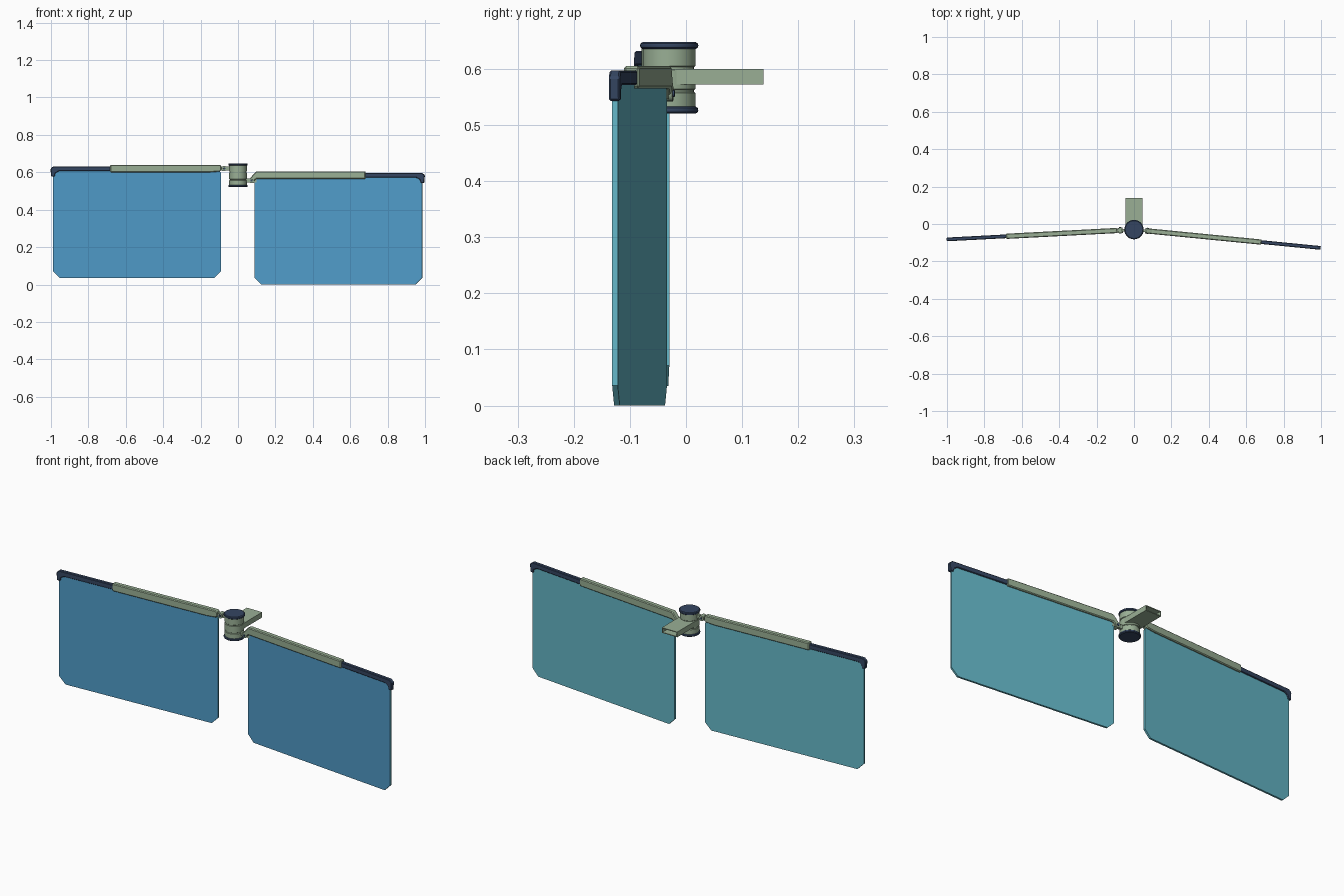
import bpy, bmesh, math

if "Cube" in bpy.data.objects:
    bpy.data.objects.remove(bpy.data.objects["Cube"])

HUB_Y = -0.03


def mat(name, rgb):
    m = bpy.data.materials.new(name)
    m.diffuse_color = (*rgb, 1)
    m.use_nodes = True
    m.node_tree.nodes["Principled BSDF"].inputs["Base Color"].default_value = m.diffuse_color
    return m


GREEN = mat("sage_green", (0.32, 0.43, 0.30))
NAVY = mat("navy", (0.035, 0.06, 0.12))
TEAL = mat("teal", (0.13, 0.48, 0.58))
BLUE = mat("blue", (0.08, 0.33, 0.58))


def finish(name, bm, *mats, bevel=0, smooth=False):
    bmesh.ops.recalc_face_normals(bm, faces=bm.faces)
    me = bpy.data.meshes.new(name)
    bm.to_mesh(me)
    bm.free()
    ob = bpy.data.objects.new(name, me)
    bpy.context.collection.objects.link(ob)
    for m in mats:
        me.materials.append(m)
    if bevel:
        b = ob.modifiers.new("bevel", 'BEVEL')
        b.width, b.segments, b.limit_method = bevel, 1, 'ANGLE'
    if smooth:
        bpy.context.view_layer.objects.active = ob
        ob.select_set(True)
        bpy.ops.object.shade_smooth_by_angle(angle=math.radians(35))
        ob.select_set(False)
    return ob


def slab(name, pts, v0, v1, wing, *mats, bevel=0, smooth=False):
    """Outline (along arm, height) given thickness, swung about the hub axis."""
    side, ang, dz = wing
    c, s = math.cos(ang), math.sin(ang)
    bm = bmesh.new()
    rows = [[bm.verts.new((side * (u * c + v * s), HUB_Y - u * s + v * c, z + dz))
             for u, z in pts] for v in (v0, v1)]
    front = bm.faces.new(rows[0])
    bm.faces.new(rows[1])
    for i in range(len(pts)):
        j = (i + 1) % len(pts)
        bm.faces.new((rows[0][i], rows[0][j], rows[1][j], rows[1][i]))
    if len(mats) > 1:
        front.material_index = 1
    return finish(name, bm, *mats, bevel=bevel, smooth=smooth)


def lathe(name, profile, m, n=32):
    bm = bmesh.new()
    rings = [[bm.verts.new((r * math.cos(2 * math.pi * i / n),
                            HUB_Y + r * math.sin(2 * math.pi * i / n), z))
              for i in range(n)] for r, z in profile]
    for a, b in zip(rings, rings[1:]):
        for i in range(n):
            bm.faces.new((a[i], a[(i + 1) % n], b[(i + 1) % n], b[i]))
    bm.faces.new(rings[0])
    bm.faces.new(rings[-1])
    return finish(name, bm, m, smooth=True)


def disc(u, z, r, n=16):
    return [(u + r * math.cos(2 * math.pi * i / n), z + r * math.sin(2 * math.pi * i / n))
            for i in range(n)]


# Central hub with grooves and rounded end caps
lathe("hub_body", [(0.047, 0.53), (0.047, 0.557), (0.044, 0.559), (0.044, 0.562), (0.047, 0.564),
                   (0.047, 0.598), (0.044, 0.600), (0.044, 0.603), (0.047, 0.605), (0.047, 0.638)], GREEN)
for name, z in (("hub_top_cap", 0.635), ("hub_bottom_cap", 0.52)):
    lathe(name, [(0.047, z), (0.051, z + 0.003), (0.052, z + 0.0065),
                 (0.051, z + 0.010), (0.047, z + 0.013)], NAVY)

# Hollow rectangular mounting bracket pointing backwards
bm = bmesh.new()
loops = []
for y in (HUB_Y, 0.138):
    for t in (0, 0.004):
        x, z0, z1 = 0.045 - t, 0.572 + t, 0.600 - t
        loops.append([bm.verts.new(p) for p in ((-x, y, z0), (x, y, z0), (x, y, z1), (-x, y, z1))])
for a, b in ((0, 2), (1, 3), (0, 1), (2, 3)):
    for i in range(4):
        j = (i + 1) % 4
        bm.faces.new((loops[a][i], loops[a][j], loops[b][j], loops[b][i]))
finish("mount_bracket", bm, GREEN)

# Two wings: side, swing angle, height offset
WINGS = {"left": ((-1, math.radians(3.0), 0.035), 0.585),
         "right": ((1, math.radians(5.6), 0.0), 0.556)}
for key, (wing, jz) in WINGS.items():
    # Clear panel with cut corners, blue at the front
    slab(key + "_panel", [(0.090, 0.036), (0.126, 0), (0.954, 0), (0.990, 0.036), (0.990, 0.562),
                          (0.975, 0.580), (0.105, 0.580), (0.090, 0.560)],
         -0.005, 0.005, wing, TEAL, BLUE)
    # Arm sleeve; the right one slopes down to its lower joint
    if key == "left":
        end = [(0.150, 0.565), (0.100, 0.569), (0.090, 0.575), (0.090, 0.597), (0.096, 0.605)]
    else:
        end = [(0.100, 0.565), (0.085, 0.552), (0.064, 0.548), (0.064, 0.566), (0.098, 0.605)]
    slab(key + "_arm", [(0.685, 0.605), (0.685, 0.565)] + end, -0.014, 0.014, wing, GREEN, bevel=0.004)
    # Dark end rail with hooked tip
    slab(key + "_end_rail", [(0.660, 0.571), (0.960, 0.571), (0.978, 0.560), (0.982, 0.543),
                             (1.001, 0.543), (1.003, 0.585), (0.988, 0.597), (0.660, 0.597)],
         -0.010, 0.010, wing, NAVY, bevel=0.003)
    # Hinge lug, knuckle and pin between hub and arm
    slab(key + "_hinge_lug", [(0.035, jz - 0.010), (0.100, jz - 0.010), (0.100, jz + 0.010),
                              (0.035, jz + 0.010)], -0.007, 0.007, wing, GREEN)
    slab(key + "_hinge_knuckle", disc(0.074, jz, 0.014), -0.014, 0.014, wing, GREEN, smooth=True)
    slab(key + "_hinge_pin", disc(0.074, jz, 0.006, 12), -0.017, 0.017, wing, NAVY, smooth=True)
